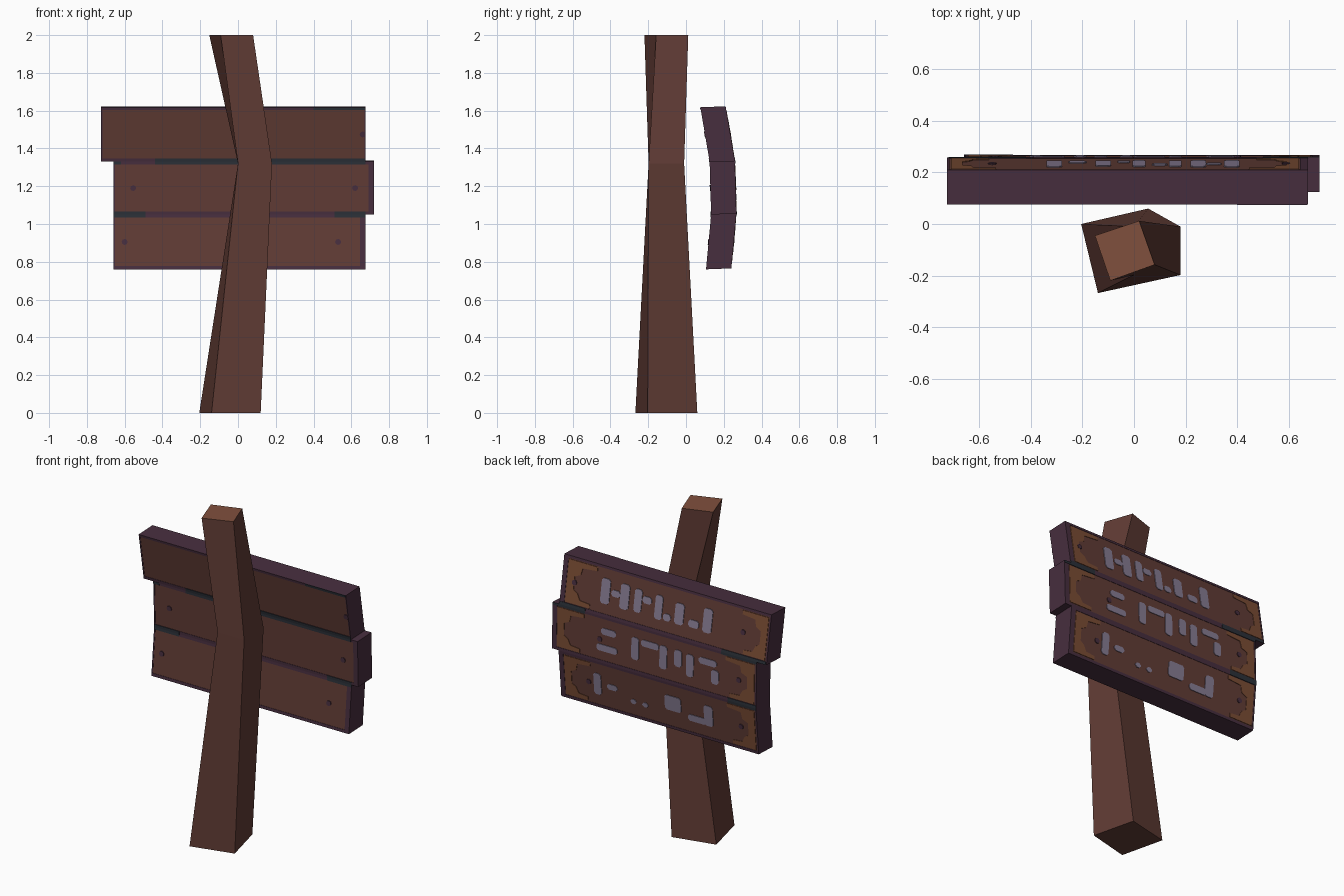
import bpy, bmesh, math, random

if "Cube" in bpy.data.objects:
    bpy.data.objects.remove(bpy.data.objects["Cube"])

random.seed(4)


def mat(name, r, g, b):
    m = bpy.data.materials.new(name)
    lin = [((c / 255 + 0.055) / 1.055) ** 2.4 for c in (r, g, b)]
    m.diffuse_color = (*lin, 1)
    m.use_nodes = True
    m.node_tree.nodes["Principled BSDF"].inputs["Base Color"].default_value = m.diffuse_color
    return m


WOOD = mat("brown wood", 97, 60, 53)
CUT = mat("light cut wood", 128, 80, 61)
PURPLE = mat("dark purple edge", 71, 46, 62)
TEAL = mat("dark teal moss", 43, 48, 56)
WEAR = mat("orange worn wood", 122, 76, 52)
PAINT = mat("lavender paint", 134, 123, 146)


def finish(bm, name, mats):
    bmesh.ops.recalc_face_normals(bm, faces=bm.faces)
    me = bpy.data.meshes.new(name)
    bm.to_mesh(me)
    bm.free()
    for m in mats:
        me.materials.append(m)
    ob = bpy.data.objects.new(name, me)
    bpy.context.collection.objects.link(ob)
    return ob


def loft(bm, rings):
    """Closed solid through rings of equal length."""
    vs = [[bm.verts.new(p) for p in r] for r in rings]
    n = len(vs[0])
    for a, b in zip(vs, vs[1:]):
        for i in range(n):
            bm.faces.new((a[i], a[(i + 1) % n], b[(i + 1) % n], b[i]))
    bm.faces.new(vs[0][::-1])
    bm.faces.new(vs[-1])


# Post: crooked, twisted square section
SECTIONS = [
    (0.0, [(-.205, 0), (-.14, -.268), (.12, -.203), (.055, .06)]),
    (1.32, [(0, -.01), (0, -.198), (.18, -.198), (.18, -.01)]),
    (2.0, [(-.152, -.045), (-.092, -.22), (.08, -.158), (.02, .012)]),
]
bm = bmesh.new()
loft(bm, [[(x, y, z) for x, y in pts] for z, pts in SECTIONS])
bm.normal_update()
for f in bm.faces:
    f.material_index = int(f.calc_center_median().z > 1.99)
finish(bm, "post", [WOOD, CUT])

# Bowed stack of boards: z, front y, back y at each seam
PROFILE = [(.76, .108, .238), (1.05, .135, .265), (1.33, .127, .257), (1.618, .078, .208)]
SPANS = [(-.66, .675), (-.66, .72), (-.725, .675)]
NAMES = ["bottom_board", "middle_board", "top_board"]
for i, (x0, x1) in enumerate(SPANS):
    (za, fa, ba), (zb, fb, bb) = PROFILE[i], PROFILE[i + 1]
    ring = [(fa, za), (ba, za + .005), (bb, zb + .005), (fb, zb)]
    bm = bmesh.new()
    loft(bm, [[(x, y, z) for y, z in ring] for x in (x0, x1)])
    bmesh.ops.recalc_face_normals(bm, faces=bm.faces)
    for f in bm.faces:
        f.material_index = 0 if abs(f.normal.y) > .8 else 1
    finish(bm, NAMES[i], [WOOD, PURPLE])


def plate(bm, board, side, pts, h):
    """Thin plate on a board face; pts are (x, v), v = 0..1 up the board."""
    a, b = PROFILE[board], PROFILE[board + 1]
    k, s = (1, -1) if side == "front" else (2, 1)
    dz = 0 if side == "front" else .005
    rings = []
    for d in (-.001, h):
        rings.append([(x, a[k] + (b[k] - a[k]) * v + s * d, a[0] + (b[0] - a[0]) * v + dz)
                      for x, v in pts])
    loft(bm, rings)


def rect(x0, x1, v0, v1):
    return [(x0, v0), (x1, v0), (x1, v1), (x0, v1)]


# Purple borders along the board rims, both sides
bm = bmesh.new()
for i, (x0, x1) in enumerate(SPANS):
    for side in ("front", "back"):
        plate(bm, i, side, rect(x0, x1, 0, .06), .002)
        plate(bm, i, side, rect(x0, x1, .95, 1), .002)
        wide, thin = (x1 - .03, x1), (x0, x0 + .008)
        if side == "front" and i == 2:
            wide = (x1 - .006, x1)
        plate(bm, i, side, rect(*wide, .06, .95), .002)
        plate(bm, i, side, rect(*thin, .06, .95), .002)
finish(bm, "board_borders", [PURPLE])

# Teal moss strips along the seams
bm = bmesh.new()
for i, side, x0, x1, v0, v1 in [
        (2, "front", .4, .672, .95, 1), (2, "front", -.44, .675, 0, .06),
        (1, "front", -.44, .675, .95, 1), (1, "front", -.66, -.62, .95, 1),
        (1, "front", -.66, -.49, 0, .06), (1, "front", .51, .675, 0, .06),
        (0, "front", -.66, -.49, .95, 1), (0, "front", .51, .675, .95, 1),
        (2, "back", .5, .675, 0, .06), (1, "back", .5, .72, .95, 1),
        (2, "back", -.72, -.42, 0, .06), (1, "back", -.66, -.42, .95, 1),
        (1, "back", -.66, -.47, 0, .06), (0, "back", -.66, -.47, .95, 1)]:
    plate(bm, i, side, rect(x0, x1, v0, v1), .004)
finish(bm, "moss_strips", [TEAL])

# Ragged worn brackets at both ends of each back face
BRACKET = [(0, .08), (.17, .08), (.17, .16), (.1, .18), (.08, .3), (.05, .36),
           (.05, .62), (.09, .68), (.1, .82), (.2, .85), (.2, .93), (0, .93)]
bm = bmesh.new()
for i, (x0, x1) in enumerate(SPANS):
    for edge, s in ((x0 + .015, 1), (x1 - .035, -1)):
        g = random.uniform(.85, 1.15)
        plate(bm, i, "back", [(edge + s * u * g, v) for u, v in BRACKET], .003)
finish(bm, "worn_corners", [WEAR])

# Nail heads
bm = bmesh.new()
for side, heads in (("front", [(2, .66), (1, -.555), (1, .62), (0, -.6), (0, .53)]),
                    ("back", [(2, .59), (2, -.55), (1, .4), (1, -.54), (0, .48), (0, -.55)])):
    for i, x in heads:
        r = .016
        plate(bm, i, side, [(x + r * math.cos(t * math.pi / 4),
                             .5 + r / .29 * math.sin(t * math.pi / 4)) for t in range(8)], .005)
finish(bm, "nail_heads", [PURPLE])

# Faded abstract paint daubs on the back: x centre, width, low v, high v
DAUBS = {
    2: [(.38, .06, .26, .76), (.31, .06, .45, .58), (.25, .06, .26, .76), (.16, .05, .28, .74),
        (.1, .06, .5, .64), (.02, .05, .26, .74), (-.04, .05, .28, .42), (-.12, .06, .28, .7),
        (-.22, .07, .3, .45), (-.31, .06, .28, .76)],
    1: [(.35, .14, .26, .4), (.34, .1, .62, .76), (.16, .05, .28, .76), (.06, .12, .62, .76),
        (-.03, .05, .26, .76), (-.13, .05, .4, .76), (-.21, .05, .26, .74), (-.33, .12, .62, .76),
        (-.38, .05, .26, .56)],
    0: [(.42, .05, .28, .74), (.32, .07, .46, .58), (.18, .04, .3, .4), (.1, .04, .3, .4),
        (-.09, .11, .4, .72), (-.25, .12, .3, .44), (-.33, .06, .3, .74)],
}
bm = bmesh.new()
for i, daubs in DAUBS.items():
    for x, w, lo, hi in daubs:
        a, b, c, d = x - w / 2, x + w / 2, .012, .04   # chipped corners
        plate(bm, i, "back", [(a + c, lo), (b - c, lo), (b, lo + d), (b, hi - d),
                              (b - c, hi), (a + c, hi), (a, hi - d), (a, lo + d)], .004)
finish(bm, "paint_daubs", [PAINT])
